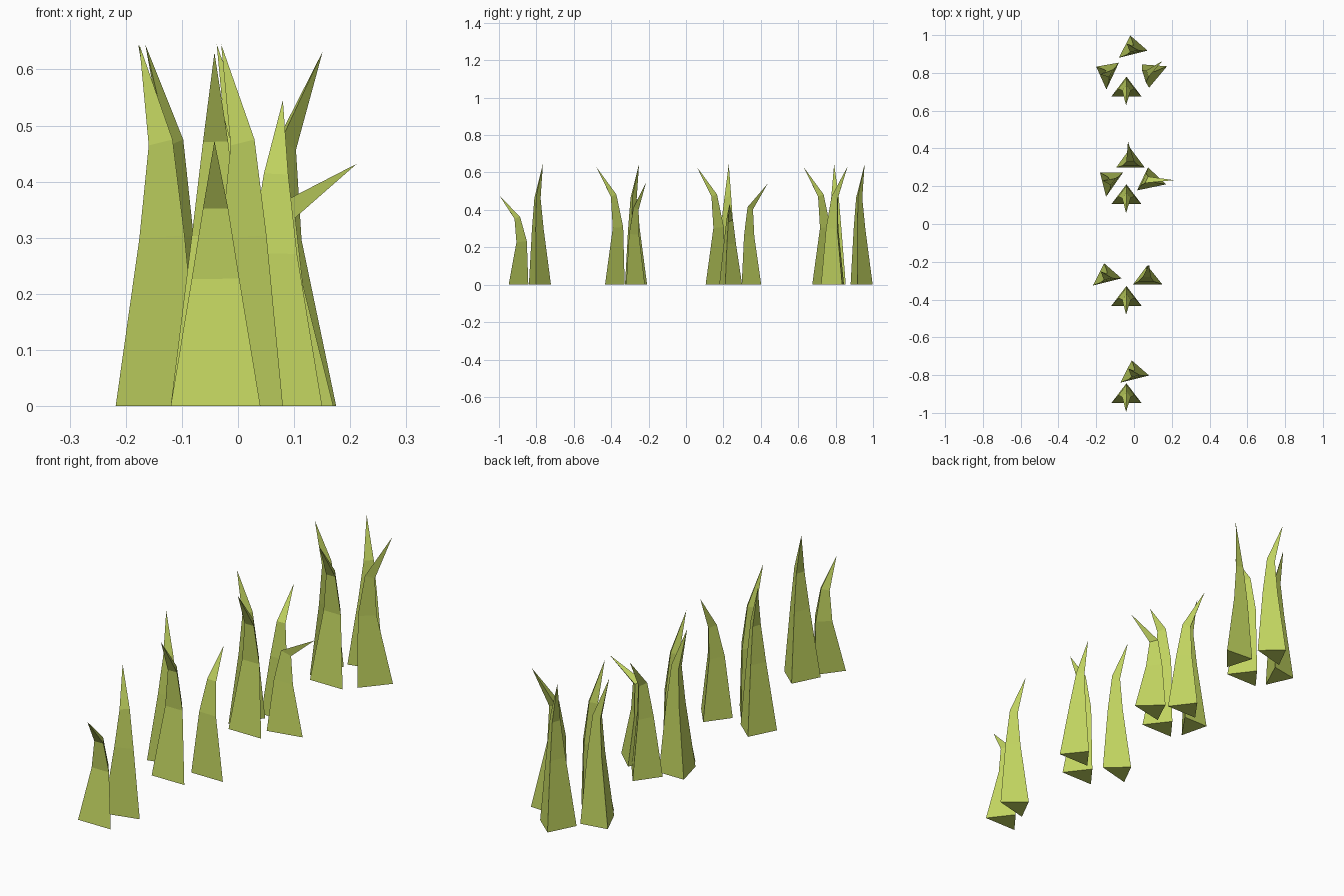
import bpy, bmesh
from math import radians
from mathutils import Vector, Matrix

if "Cube" in bpy.data.objects:
    bpy.data.objects.remove(bpy.data.objects["Cube"])

leaf_green = bpy.data.materials.new("leaf green")
leaf_green.diffuse_color = (0.53, 0.65, 0.115, 1)
leaf_green.use_nodes = True
leaf_green.node_tree.nodes["Principled BSDF"].inputs["Base Color"].default_value = leaf_green.diffuse_color


def blade(name, base, tip, off1, off2, z1, z2, loc=(0, 0), turn=0):
    """Three-sided tapering grass blade: base, two shrinking rings, bent tip."""
    rot = Matrix.Rotation(radians(turn), 3, 'Z')
    place = lambda x, y, z: rot @ Vector((x, y, z)) + Vector((*loc, 0))
    pts = [Vector(p) for p in base]
    c = (pts[0] + pts[1] + pts[2]) / 3
    lean = (Vector(tip[:2]) - c).normalized()
    bm = bmesh.new()
    rings = []
    for size, off, z, tilt in ((1, (0, 0), 0, 0), (0.53, off1, z1, 0.1), (0.28, off2, z2, 0.4)):
        ring = []
        for p in pts:
            d = (p - c) * size
            q = c + Vector(off) + d
            ring.append(bm.verts.new(place(q.x, q.y, z - tilt * d.dot(lean))))
        rings.append(ring)
    top = bm.verts.new(place(*tip))
    bm.faces.new(rings[0])
    for i in range(3):
        j = (i + 1) % 3
        for lo, hi in zip(rings, rings[1:]):
            bm.faces.new((lo[i], lo[j], hi[j], hi[i]))
        bm.faces.new((rings[2][i], rings[2][j], top))
    bmesh.ops.recalc_face_normals(bm, faces=bm.faces)
    me = bpy.data.meshes.new(name)
    bm.to_mesh(me)
    bm.free()
    me.materials.append(leaf_green)
    bpy.context.collection.objects.link(bpy.data.objects.new(name, me))


# Front blade of each clump, bending forward; the last one is shorter
for i, (y, s) in enumerate(((0.675, 1), (0.105, 1), (-0.433, 1), (-0.948, 0.75))):
    blade(f"front_blade_{i + 1}", ((-0.08, 0), (0.08, 0), (0, 0.105)), (-0.002, -0.047, 0.63 * s),
          (0, 0.025), (0, 0.006), 0.305 * s, 0.475 * s, (-0.04, y))

# Tall blades, the same shape turned to different headings
for i, (x, y, turn) in enumerate(((-0.02, 0.998, 0), (-0.012, -0.722, 0), (-0.158, -0.208, 0),
                                  (-0.18, 0.273, 41), (-0.20, 0.833, 51))):
    blade(f"tall_blade_{i + 1}", ((0, 0), (0.092, -0.08), (-0.06, -0.118)), (-0.018, -0.043, 0.645),
          (0.009, -0.008), (0.008, -0.008), 0.3, 0.467, (x, y), turn)

# Single blades bending away to the back and to the right
blade("back_blade", ((-0.095, 0.298), (0.058, 0.298), (-0.02, 0.402)), (-0.032, 0.438, 0.542),
      (0, -0.004), (0, 0.006), 0.26, 0.41)
blade("short_right_blade", ((-0.005, -0.32), (0.15, -0.32), (0.07, -0.22)), (0.08, -0.214, 0.545),
      (-0.008, 0.0), (-0.004, 0.015), 0.27, 0.41)
blade("tall_right_blade", ((0.042, 0.845), (0.175, 0.835), (0.08, 0.722)), (0.151, 0.864, 0.632),
      (-0.026, -0.01), (-0.017, 0), 0.3, 0.465)
blade("drooping_right_blade", ((0.016, 0.178), (0.074, 0.30), (0.17, 0.21)), (0.212, 0.232, 0.432),
      (-0.015, 0), (-0.008, 0.002), 0.22, 0.345)
